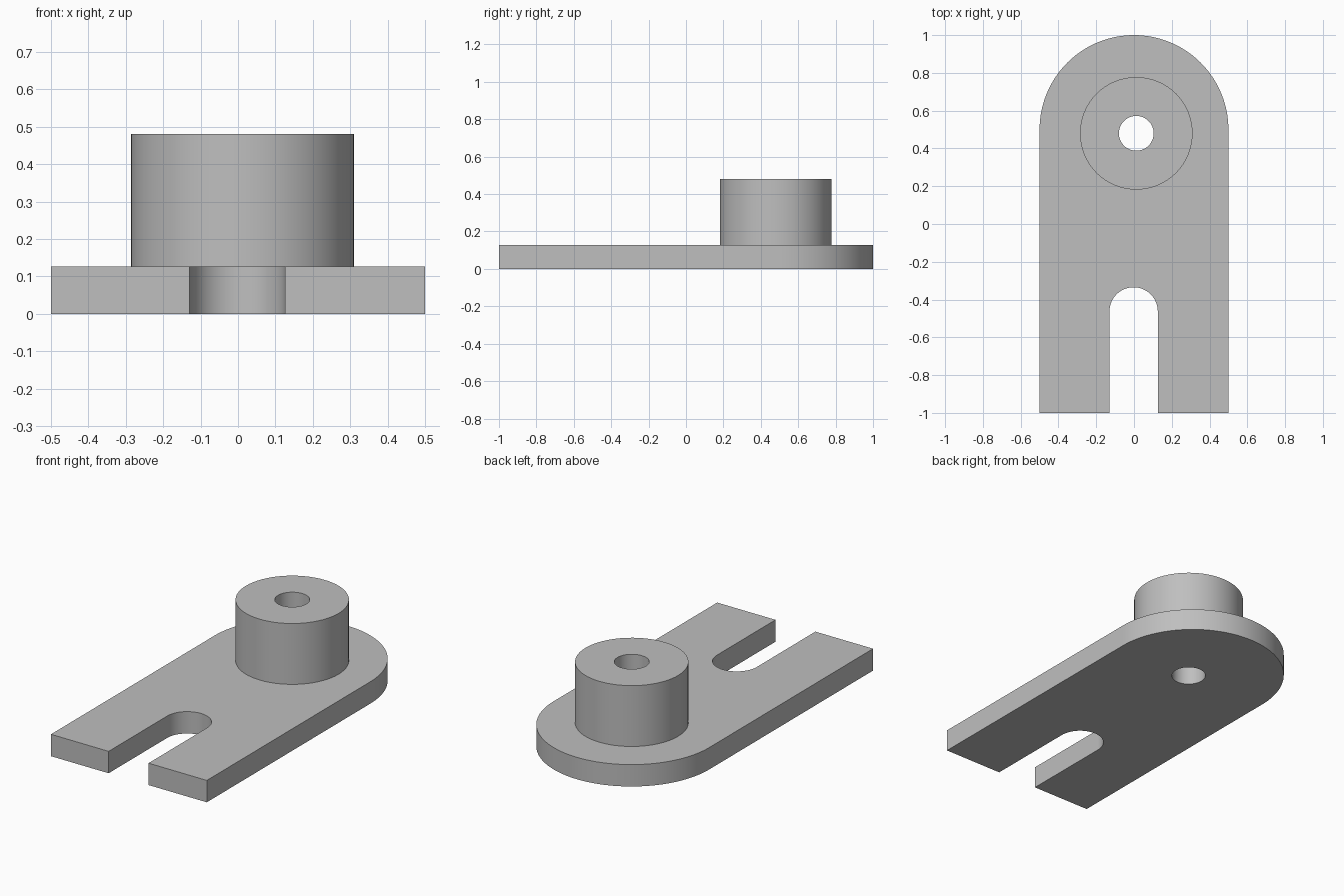
import bpy, bmesh, math

if "Cube" in bpy.data.objects:
    bpy.data.objects.remove(bpy.data.objects["Cube"])

THICK, TOP = 0.127, 0.48          # plate thickness, boss height
BOSS_X, BOSS_Y = 0.012, 0.48      # boss axis
BOSS_R, BORE_R = 0.298, 0.092
SLOT_X, SLOT_R, SLOT_Y = -0.002, 0.128, -0.463


def arc(cx, cy, r, a0, a1, n):
    """Points along an arc, angles in degrees, both ends included."""
    angles = [math.radians(a0 + (a1 - a0) * i / n) for i in range(n + 1)]
    return [(cx + r * math.cos(a), cy + r * math.sin(a)) for a in angles]


bm = bmesh.new()


def loop(points, z):
    verts = [bm.verts.new((x, y, z)) for x, y in points]
    for i, v in enumerate(verts):
        bm.edges.new((v, verts[(i + 1) % len(verts)]))
    return verts


def wall(a, b):
    """Quad strip between two matching loops."""
    for i in range(len(a)):
        j = (i + 1) % len(a)
        bm.faces.new((a[i], a[j], b[j], b[i]))


def cap(outer, inner):
    """Flat face between an outline and a round opening."""
    edges = [bm.edges.get((l[i - 1], l[i])) for l in (outer, inner) for i in range(len(l))]
    bmesh.ops.triangle_fill(bm, edges=edges, use_beauty=True, use_dissolve=False)


# Plate outline: round back end, slot open to the front
outline = ([(-0.5, -1), (SLOT_X - SLOT_R, -1)]
           + arc(SLOT_X, SLOT_Y, SLOT_R, 180, 0, 32)
           + [(SLOT_X + SLOT_R, -1), (0.5, -1)]
           + arc(0, 0.5, 0.5, 0, 180, 64))
boss_circle = arc(BOSS_X, BOSS_Y, BOSS_R, 0, 360, 64)[:-1]
bore_circle = arc(BOSS_X, BOSS_Y, BORE_R, 0, 360, 64)[:-1]

# Plate
plate_low, plate_high = loop(outline, 0), loop(outline, THICK)
wall(plate_low, plate_high)

# Boss and through bore
boss_low, boss_high = loop(boss_circle, THICK), loop(boss_circle, TOP)
bore_low, bore_high = loop(bore_circle, 0), loop(bore_circle, TOP)
wall(boss_low, boss_high)
wall(bore_low, bore_high)
wall(boss_high, bore_high)

# Flat plate faces
cap(plate_high, boss_low)
cap(plate_low, bore_low)
bmesh.ops.recalc_face_normals(bm, faces=bm.faces[:])

mesh = bpy.data.meshes.new("slotted_bracket")
bm.to_mesh(mesh)
bm.free()
bracket = bpy.data.objects.new("slotted_bracket", mesh)
bpy.context.collection.objects.link(bracket)

# Single grey finish
grey = bpy.data.materials.new("plain grey")
grey.diffuse_color = (0.52, 0.52, 0.52, 1)
grey.use_nodes = True
grey.node_tree.nodes["Principled BSDF"].inputs["Base Color"].default_value = grey.diffuse_color
mesh.materials.append(grey)

# Smooth round walls, sharp rims
bpy.context.view_layer.objects.active = bracket
bracket.select_set(True)
bpy.ops.object.shade_smooth_by_angle(angle=math.radians(30))
